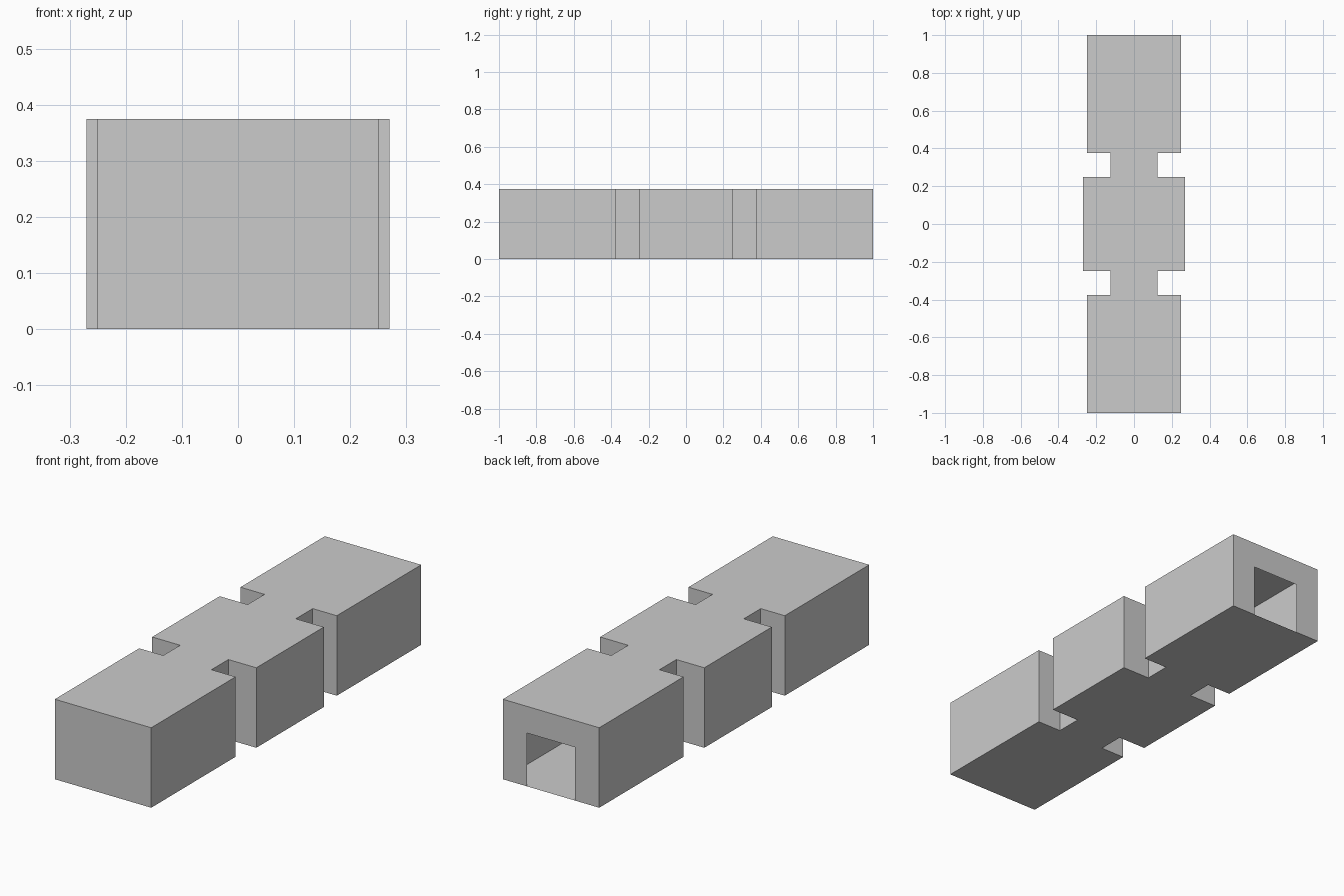
import bpy, bmesh

if "Cube" in bpy.data.objects:
    bpy.data.objects.remove(bpy.data.objects["Cube"])

H = 0.375            # wall height
DOOR_W, DOOR_H = 0.125, 0.25

# Right half of the plan outline, front to back
half = [(0.25, -1), (0.25, -0.375), (0.125, -0.375), (0.125, -0.25), (0.27, -0.25),
        (0.27, 0.25), (0.125, 0.25), (0.125, 0.375), (0.25, 0.375), (0.25, 1)]
left = [(-x, y) for x, y in reversed(half)]
outline = half + left
back = len(half) - 1  # index of the back wall segment

bm = bmesh.new()
low = [bm.verts.new((x, y, 0)) for x, y in outline]
top = [bm.verts.new((x, y, H)) for x, y in outline]
n = len(outline)

# Door opening corners in the back wall: right low, right high, left high, left low
door = [bm.verts.new((x, 1, z)) for x, z in
        ((DOOR_W, 0), (DOOR_W, DOOR_H), (-DOOR_W, DOOR_H), (-DOOR_W, 0))]

# Roof and floor
bm.faces.new(top)
bm.faces.new(list(reversed(low[:back + 1] + [door[0], door[3]] + low[back + 1:])))

# Thin outer walls; the back wall is built around the door
for i in range(n):
    j = (i + 1) % n
    if i != back:
        bm.faces.new((low[i], low[j], top[j], top[i]))
bm.faces.new((low[back], door[0], door[1], top[back]))
bm.faces.new((door[1], door[2], top[back + 1], top[back]))
bm.faces.new((door[3], low[back + 1], top[back + 1], door[2]))
bmesh.ops.dissolve_limit(bm, angle_limit=0.01, verts=bm.verts, edges=bm.edges)

mesh = bpy.data.meshes.new("hollow_building_shell")
bm.to_mesh(mesh)
bm.free()
obj = bpy.data.objects.new("hollow_building_shell", mesh)
bpy.context.collection.objects.link(obj)
